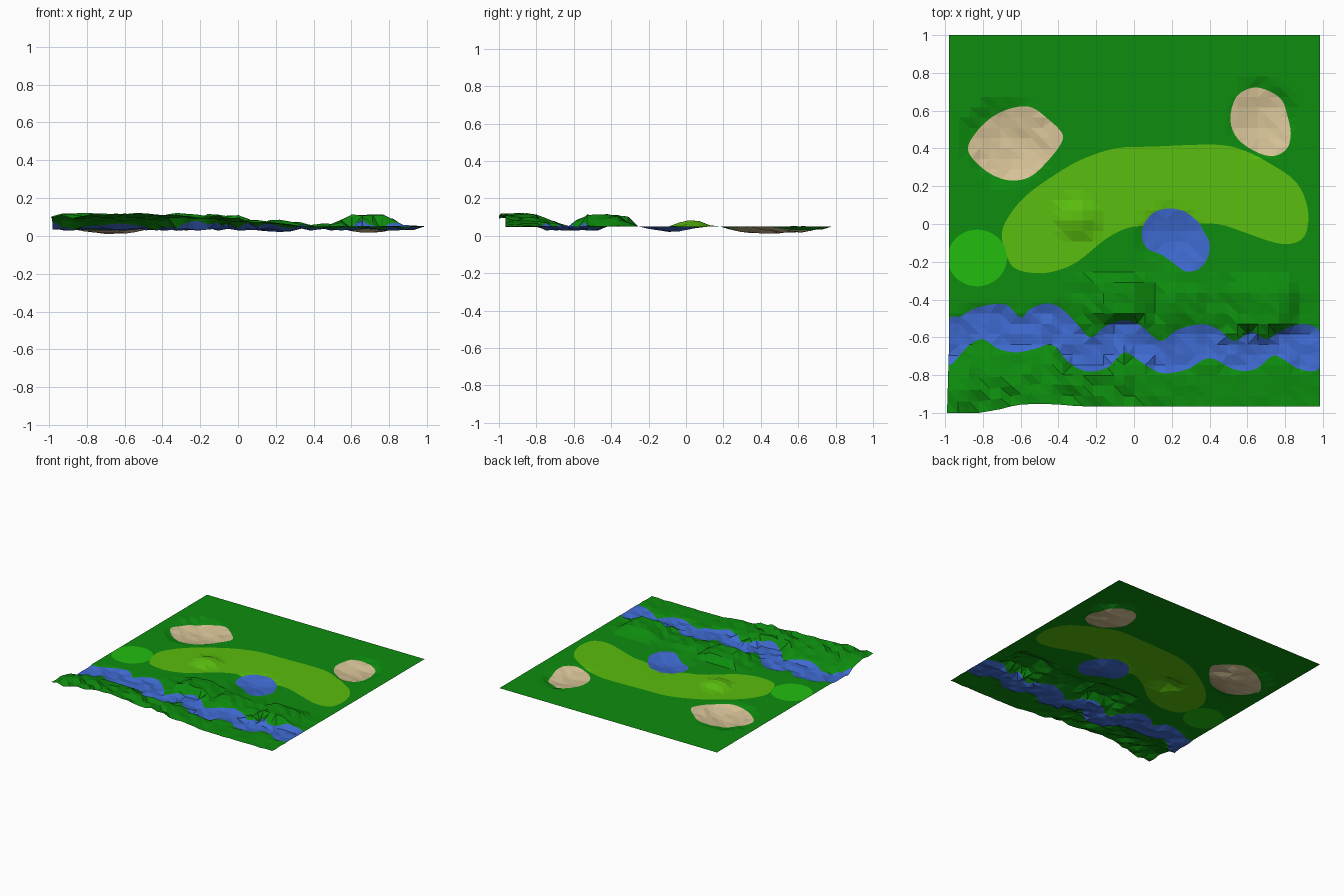
import bpy, math, random
from mathutils import Vector
from mathutils.geometry import delaunay_2d_cdt

if "Cube" in bpy.data.objects:
    bpy.data.objects.remove(bpy.data.objects["Cube"])

random.seed(4)
X0, X1, Y0, Y1, N = -0.98, 0.985, -0.965, 1.0, 36
BASE = 0.05


def srgb(*c):
    return tuple((v / 255 / 12.92) if v < 11 else ((v / 255 + 0.055) / 1.055) ** 2.4 for v in c) + (1,)


def smooth_outline(pts, steps=4):
    """Closed Catmull-Rom outline, clamped to the plot."""
    out, n = [], len(pts)
    for i in range(n):
        p0, p1, p2, p3 = (Vector(pts[(i + k - 1) % n]) for k in range(4))
        for s in range(steps):
            t = s / steps
            p = 0.5 * (2 * p1 + (p2 - p0) * t + (2 * p0 - 5 * p1 + 4 * p2 - p3) * t * t
                       + (3 * p1 - p0 - 3 * p2 + p3) * t ** 3)
            out.append(Vector((min(max(p.x, X0), X1), min(max(p.y, Y0), Y1))))
    return out


def inside(p, poly):
    hit, q = False, poly[-1]
    for r in poly:
        if (r.y > p.y) != (q.y > p.y) and p.x < (q.x - r.x) * (p.y - r.y) / (q.y - r.y) + r.x:
            hit = not hit
        q = r
    return hit


# Region outlines
pond = [(.04, -.05), (.08, .04), (.16, .08), (.26, .07), (.34, .01), (.37, -.04), (.40, -.10),
        (.39, -.18), (.34, -.24), (.27, -.25), (.20, -.20), (.14, -.16), (.07, -.13)]
river = [(-.98, -.51), (-.92, -.49), (-.85, -.45), (-.75, -.425), (-.67, -.43), (-.60, -.495),
         (-.55, -.45), (-.46, -.42), (-.38, -.45), (-.30, -.53), (-.23, -.60), (-.15, -.54),
         (-.05, -.51), (.04, -.54), (.14, -.62), (.23, -.56), (.36, -.53), (.45, -.56),
         (.53, -.62), (.62, -.57), (.70, -.61), (.77, -.57), (.88, -.53), (.985, -.57),
         (.985, -.76), (.88, -.77), (.78, -.71), (.73, -.70), (.64, -.77), (.53, -.77),
         (.40, -.71), (.28, -.77), (.15, -.79), (.05, -.74), (-.05, -.68), (-.14, -.76),
         (-.25, -.78), (-.35, -.73), (-.43, -.64), (-.52, -.66), (-.62, -.68), (-.72, -.66),
         (-.80, -.61), (-.87, -.64), (-.92, -.69), (-.98, -.73)]
bunker_left = [(-.88, .40), (-.84, .48), (-.76, .56), (-.66, .61), (-.55, .62), (-.46, .56),
               (-.38, .48), (-.39, .42), (-.46, .33), (-.55, .25), (-.65, .23), (-.75, .26), (-.84, .33)]
bunker_right = [(.51, .55), (.54, .67), (.62, .72), (.70, .71), (.78, .66), (.81, .58),
                (.83, .48), (.81, .40), (.74, .36), (.65, .38), (.55, .45)]
fairway = [(-.70, -.05), (-.65, .06), (-.56, .16), (-.42, .26), (-.28, .34), (-.10, .40), (.10, .41),
           (.43, .42), (.58, .39), (.72, .32), (.86, .22), (.92, .08), (.91, -.05), (.85, -.10),
           (.75, -.10), (.60, -.05), (.44, 0), (.25, 0), (.08, -.01), (-.03, -.02), (-.15, -.08),
           (-.30, -.20), (-.42, -.25), (-.52, -.26), (-.62, -.24), (-.67, -.18)]
tee = [(-.83 + .157 * math.cos(a * math.pi / 8), -.18 + .15 * math.sin(a * math.pi / 8)) for a in range(16)]

WATER, SAND, LIME, BRIGHT, GRASS = (
    ("water_blue", srgb(62, 106, 208)), ("sand_tan", srgb(216, 196, 152)),
    ("fairway_lime", srgb(90, 190, 14)), ("green_bright", srgb(34, 190, 15)),
    ("rough_green", srgb(13, 140, 14)))
regions = [("pond", WATER, smooth_outline(pond)), ("river", WATER, smooth_outline(river)),
           ("left_bunker", SAND, smooth_outline(bunker_left)),
           ("right_bunker", SAND, smooth_outline(bunker_right)),
           ("putting_green", BRIGHT, smooth_outline(tee)),
           ("fairway", LIME, smooth_outline(fairway))]


# Height rules
def hump(x, y, cx, cy, rx, ry, h):
    d = ((x - cx) / rx) ** 2 + ((y - cy) / ry) ** 2
    return h * max(0, 1 - d)


def plateau(x, y, cx, cy, rx, ry, h):
    d = max(abs(x - cx) / rx, abs(y - cy) / ry)
    return h * min(1, max(0, (1 - d) * 2.5))


def node_height(x, y):
    p, r = Vector((x, y)), random.uniform(-1, 1)
    z = BASE
    z += hump(x, y, -.68, .43, .24, .24, -.038) + hump(x, y, .69, .56, .18, .22, -.032)
    z += hump(x, y, .20, -.08, .19, .17, -.028) + hump(x, y, -.30, .03, .12, .11, .035)
    if z < BASE - .002:
        z += .005 * r
    if inside(p, regions[1][2]):
        return z - .014 + .009 * r
    if y < -.62:  # front bank, highest on the left
        k = min(1, max(0, (.35 - x) / .55))
        z += min(1, (-.62 - y) / .2) * (.056 * k + .012 * k * r + .004 * r)
    elif y < -.25 and x > -.45:  # broken ground behind the river
        z += .008 * (1 + r) * min(1, (x + .45) / .2) * min(1, (-.25 - y) / .1) * min(1, (1 - x) / .2)
        z += plateau(x, y, -.08, -.40, .17, .14, .05) + plateau(x, y, .69, -.45, .17, .16, .05)
        z += hump(x, y, .22, -.42, .15, .12, .02)
    return min(z, .125)


DX, DY = (X1 - X0) / N, (Y1 - Y0) / N
H = [[node_height(X0 + i * DX, Y0 + j * DY) for j in range(N + 1)] for i in range(N + 1)]


def height(x, y):
    u, v = min(max((x - X0) / DX, 0), N - 1e-6), min(max((y - Y0) / DY, 0), N - 1e-6)
    i, j = int(u), int(v)
    u, v = u - i, v - j
    return ((H[i][j] * (1 - u) + H[i + 1][j] * u) * (1 - v)
            + (H[i][j + 1] * (1 - u) + H[i + 1][j + 1] * u) * v)


def warp(p):
    """Place a plan point in space; the front left corner is pulled outwards."""
    x, y = p
    f = max(0, 1 - (y - Y0) / .3)
    pull = min(1, max(0, (-.62 - x) / .2)) * .035 - hump(x, 0, -.5, 0, .2, 1, .012)
    return (x - .01 * f * max(0, 1 - (x - X0) / .2), y - pull * f, height(x, y))


# Grid and outlines merged into one triangulation
pts = [Vector((X0 + i * DX, Y0 + j * DY)) for i in range(N + 1) for j in range(N + 1)]
edges = [(i * (N + 1) + j, i * (N + 1) + j + 1) for i in range(N + 1) for j in range(N)]
edges += [(i * (N + 1) + j, (i + 1) * (N + 1) + j) for i in range(N) for j in range(N + 1)]
for _, _, poly in regions:
    s, n = len(pts), len(poly)
    pts += poly
    edges += [(s + k, s + (k + 1) % n) for k in range(n)]
verts, _, faces, *_ = delaunay_2d_cdt(pts, edges, [], 0, 1e-4)

# Sort triangles into regions
parts = {name: [] for name, _, _ in regions}
parts["rough_grass"] = []
for f in faces:
    c = sum((verts[i] for i in f), Vector((0, 0))) / len(f)
    parts[next((n for n, _, poly in regions if inside(c, poly)), "rough_grass")].append(f)

# One flat shaded object per region
mats = {}
for name, (mname, colour), _ in regions + [("rough_grass", GRASS, None)]:
    if mname not in mats:
        mats[mname] = bpy.data.materials.new(mname)
        mats[mname].diffuse_color = colour
    used = sorted({i for f in parts[name] for i in f})
    index = {v: k for k, v in enumerate(used)}
    mesh = bpy.data.meshes.new(name)
    mesh.from_pydata([warp(verts[i]) for i in used], [], [[index[i] for i in f] for f in parts[name]])
    mesh.materials.append(mats[mname])
    bpy.context.collection.objects.link(bpy.data.objects.new(name, mesh))

for m in bpy.data.materials:
    if m.users and not m.is_grease_pencil:
        m.use_nodes = True
        m.node_tree.nodes["Principled BSDF"].inputs["Base Color"].default_value = m.diffuse_color
